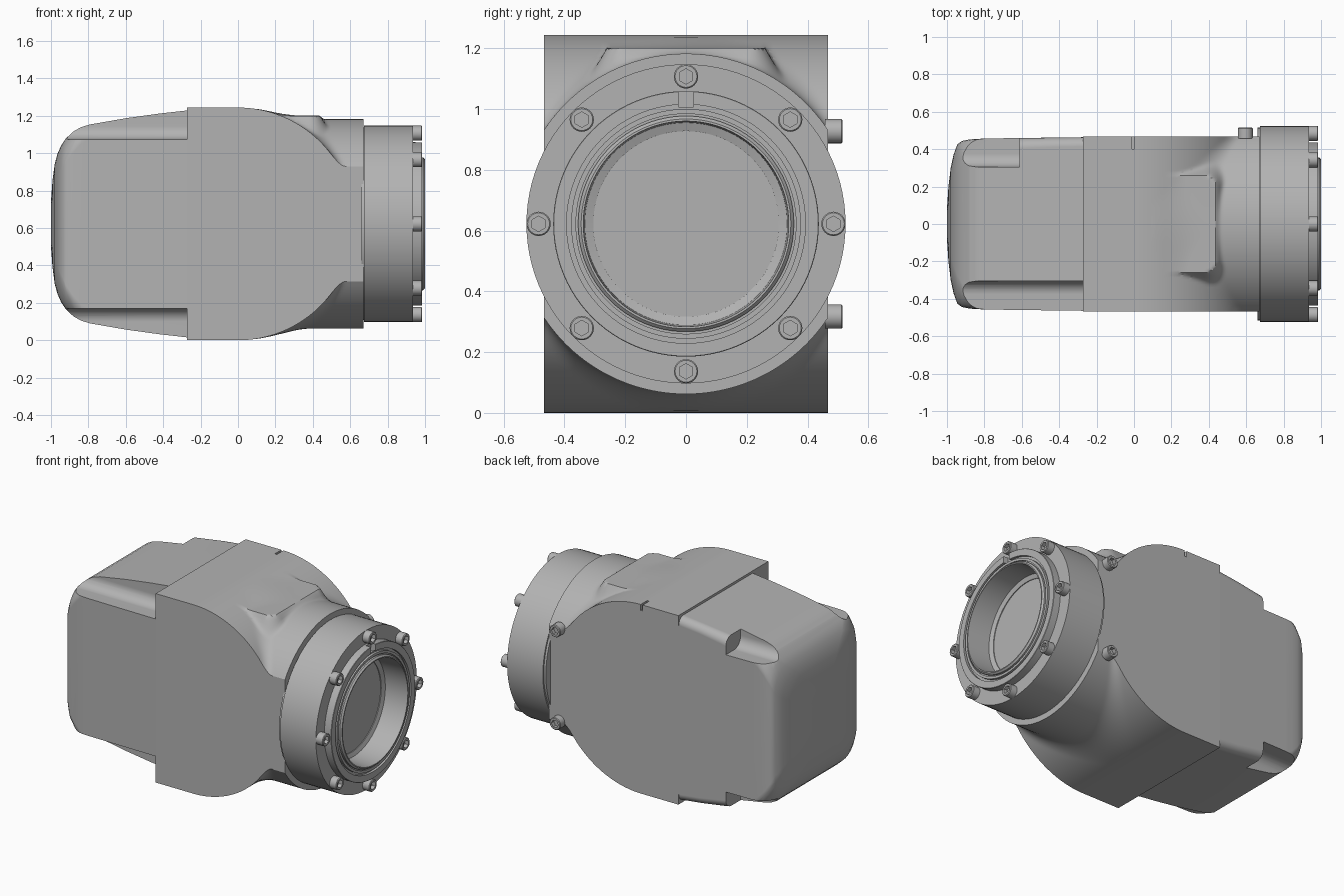
import bpy, bmesh
from math import sin, cos, pi, sqrt, hypot, radians
from mathutils import Vector

cube = bpy.data.objects.get("Cube")
if cube:
    bpy.data.objects.remove(cube, do_unlink=True)

ZC = 0.622      # height of the main axis
W = 0.468       # half width of the housing

grey = bpy.data.materials.new("housing_grey")
grey.use_nodes = True
grey.diffuse_color = (0.45, 0.45, 0.45, 1)
grey.node_tree.nodes["Principled BSDF"].inputs["Base Color"].default_value = (0.45, 0.45, 0.45, 1)


def finish(name, bm):
    bmesh.ops.recalc_face_normals(bm, faces=bm.faces)
    mesh = bpy.data.meshes.new(name)
    bm.to_mesh(mesh)
    bm.free()
    mesh.materials.append(grey)
    obj = bpy.data.objects.new(name, mesh)
    bpy.context.collection.objects.link(obj)
    return obj


def activate(obj):
    bpy.ops.object.select_all(action='DESELECT')
    obj.select_set(True)
    bpy.context.view_layer.objects.active = obj


def smooth(obj, angle=30):
    activate(obj)
    bpy.ops.object.shade_smooth_by_angle(angle=radians(angle))


def loft(name, rings):
    """Skin a list of equal-length point rings and cap both ends."""
    bm = bmesh.new()
    rows = [[bm.verts.new(p) for p in ring] for ring in rings]
    for a, b in zip(rows, rows[1:]):
        for i in range(len(a)):
            j = (i + 1) % len(a)
            bm.faces.new((a[i], a[j], b[j], b[i]))
    bm.faces.new(rows[0])
    bm.faces.new(rows[-1])
    return finish(name, bm)


def box(name, lo, hi):
    return loft(name, [[(x, lo[1], lo[2]), (x, hi[1], lo[2]), (x, hi[1], hi[2]), (x, lo[1], hi[2])]
                       for x in (lo[0], hi[0])])


def cut(obj, cutter):
    activate(obj)
    mod = obj.modifiers.new("cut", 'BOOLEAN')
    mod.operation = 'DIFFERENCE'
    mod.solver = 'EXACT'
    mod.object = cutter
    bpy.ops.object.modifier_apply(modifier=mod.name)
    bpy.data.objects.remove(cutter, do_unlink=True)


def circle(x, r, n):
    return [(x, r * cos(2 * pi * i / n), ZC + r * sin(2 * pi * i / n)) for i in range(n)]


# Main housing: a drum across y blended into a round neck along x
def blend(a, b, k):
    h = max(k - abs(a - b), 0) / k
    return max(a, b) + h * h * k / 4


def half_height(x, y, pad):
    drum = sqrt(max(ZC ** 2 - max(x, 0) ** 2, 0))
    neck = sqrt(0.56 ** 2 - y * y)
    h = drum if x < 0.1 else min(blend(drum, neck, 0.07), ZC)
    if pad and x > 0.1:
        # raised pad on the shoulder with sloping sides
        dx, dy = abs(x - 0.28) - 0.1, abs(y) - 0.2
        d = hypot(max(dx, 0), max(dy, 0)) - 0.06
        h = blend(h, 0.578 - 1.7 * max(d, 0), 0.025)
    return h


NX, NY = 80, 72
xs = [-0.272 + 0.942 * i / NX for i in range(NX + 1)]
ys = [-W + 2 * W * j / NY for j in range(NY + 1)]
bm = bmesh.new()
top, low = [[[bm.verts.new((x, y, ZC + s * half_height(x, y, s > 0))) for y in ys] for x in xs]
            for s in (1, -1)]
for g in (top, low):
    for i in range(NX):
        for j in range(NY):
            bm.faces.new((g[i][j], g[i + 1][j], g[i + 1][j + 1], g[i][j + 1]))
for j in (0, NY):
    for i in range(NX):
        bm.faces.new((top[i][j], top[i + 1][j], low[i + 1][j], low[i][j]))
for i in (0, NX):
    for j in range(NY):
        bm.faces.new((top[i][j], top[i][j + 1], low[i][j + 1], low[i][j]))
housing = finish("main_housing", bm)
cut(housing, box("slot_cutter", (-0.012, 0.4, 1.205), (0.003, 0.6, 1.4)))
smooth(housing)


# Rear cover: tapered rounded box with a domed end
def rounded_rect(x, hy, hz, r, n=6):
    pts = []
    for q, (sy, sz) in enumerate(((1, 1), (-1, 1), (-1, -1), (1, -1))):
        for i in range(n + 1):
            a = (q + i / n) * pi / 2
            pts.append((x, sy * (hy - r) + r * cos(a), ZC + sz * (hz - r) + r * sin(a)))
    return pts


sections = [(-1, .08, .12, .06), (-.992, .2, .23, .1), (-.98, .3, .32, .13), (-.965, .37, .375, .15),
            (-.945, .425, .42, .15), (-.92, .444, .457, .13), (-.88, .452, .494, .11),
            (-.84, .455, .517, .09), (-.79, .457, .532, .075), (-.6, .46, .565, .055),
            (-.42, .462, .59, .05), (-.268, .464, .607, .05)]
cover = loft("rear_cover", [rounded_rect(*s) for s in sections])

# Corner channels: long on the front side, short on the back side
for sy, end in ((-1, -0.2), (1, -0.612)):
    for sz in (1, -1):
        r, y0, z0 = 0.07, 0.305, 0.452
        prof = [(y0, 0.8)]
        prof += [(y0 + r - r * cos(a), z0 + r - r * sin(a)) for a in (i * pi / 16 for i in range(9))]
        prof += [(0.7, z0), (0.7, 0.8)]
        cut(cover, loft("channel_cutter", [[(x, sy * y, ZC + sz * z) for y, z in prof]
                                           for x in (-1.1, end)]))
smooth(cover)
cover.modifiers.new("even_normals", 'WEIGHTED_NORMAL').keep_sharp = True

# Flange with stepped rings and a deep round opening
profile = [(.66, .515), (.675, .515), (.675, .525), (.935, .525), (.935, .437), (.983, .437), (.985, .435),
           (.985, .393), (.968, .393), (.968, .378), (.985, .378), (.985, .362), (.978, .362),
           (.978, .355), (.99, .355), (1, .345), (1, .338), (.84, .333), (.83, .305),
           (.825, .305)]
flange = loft("flange", [circle(x, r, 96) for x, r in profile])
cut(flange, box("key_cutter", (0.95, -0.025, ZC + 0.385), (1.1, 0.025, ZC + 0.5)))
smooth(flange)


# Socket-head bolts
def bolt(name, base, axis, length=0.05, r=0.04, n=24):
    rot = Vector((0, 0, 1)).rotation_difference(Vector(axis)).to_matrix()

    def ring(h, radius, hexagon=False):
        pts = []
        for i in range(n):
            a = 2 * pi * i / n
            k = radius / cos(a % (pi / 3) - pi / 6) if hexagon else radius
            pts.append(Vector(base) + rot @ Vector((k * cos(a), k * sin(a), h)))
        return pts
    smooth(loft(name, [ring(-0.01, r), ring(length - 0.004, r), ring(length, r - 0.004),
                       ring(length, 0.022, True), ring(length - 0.025, 0.022, True)]))


for i in range(8):
    a = i * pi / 4
    bolt(f"flange_bolt_{i + 1}", (0.935, 0.485 * cos(a), ZC + 0.485 * sin(a)), (1, 0, 0))
for name, s in (("upper", 1), ("lower", -1)):
    bolt(f"{name}_side_bolt", (0.595, W, ZC + s * 0.305), (0, 1, 0), 0.047)
